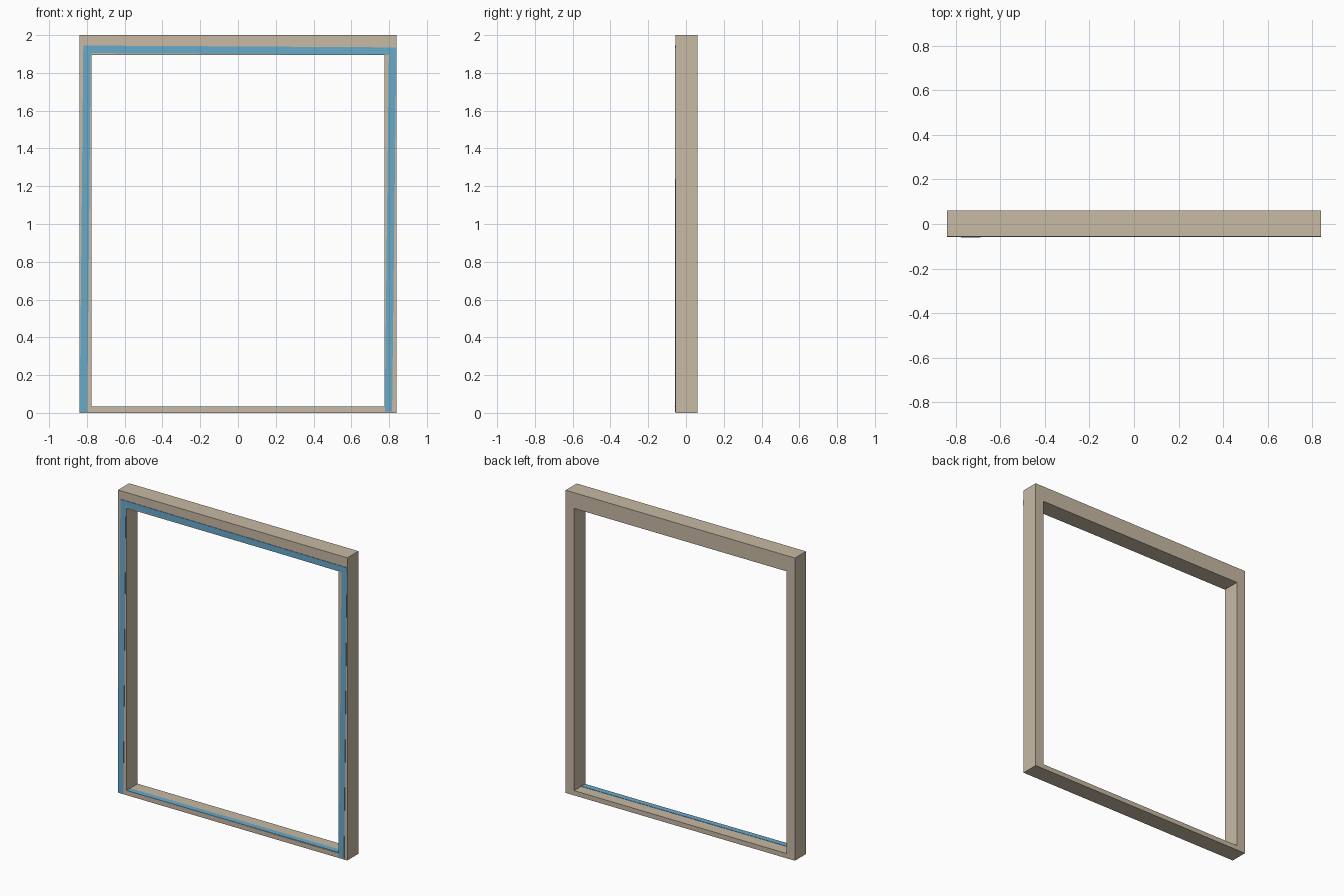
import bpy, bmesh
from mathutils import Vector

if "Cube" in bpy.data.objects:
    bpy.data.objects.remove(bpy.data.objects["Cube"])

T = 0.0315            # board thickness
W, H = 0.838, 2.0     # half width, height
Y0, Y1 = -0.056, 0.060  # front and back of the framing
HEAD = 1.896          # underside of the header


def material(name, rgb):
    m = bpy.data.materials.new(name)
    m.diffuse_color = (*rgb, 1)
    m.use_nodes = True
    m.node_tree.nodes["Principled BSDF"].inputs["Base Color"].default_value = m.diffuse_color
    return m


wood = material("wood", (0.578, 0.491, 0.376))
blue = material("blue_tape", (0.14, 0.40, 0.60))


def prism(name, quad, offset, mat):
    """Flat four-sided outline extruded along an offset."""
    bm = bmesh.new()
    a = [bm.verts.new(p) for p in quad]
    b = [bm.verts.new(Vector(p) + Vector(offset)) for p in quad]
    bm.faces.new(a)
    bm.faces.new(b[::-1])
    for i in range(4):
        j = (i + 1) % 4
        bm.faces.new((a[j], a[i], b[i], b[j]))
    bmesh.ops.recalc_face_normals(bm, faces=bm.faces)
    me = bpy.data.meshes.new(name)
    bm.to_mesh(me)
    bm.free()
    me.materials.append(mat)
    ob = bpy.data.objects.new(name, me)
    bpy.context.collection.objects.link(ob)
    return ob


def board(name, x0, x1, y0, y1, z0, z1):
    quad = [(x0, y0, z0), (x1, y0, z0), (x1, y0, z1), (x0, y0, z1)]
    return prism(name, quad, (0, y1 - y0, 0), wood)


# Plates
board("bottom_plate", -W, W, Y0, Y1, 0, T)
board("top_plate", -W, W, Y0, Y1, H - T, H)

# Outer king studs and inner jack studs
for side, s in (("left", -1), ("right", 1)):
    for kind, x, top in (("king", W, H - T), ("jack", W - T, HEAD)):
        a, b = sorted((s * x, s * (x - T)))
        board(f"{side}_{kind}_stud", a, b, Y0, Y1, T, top)

# Header: three boards on edge with two plywood spacers between them
gap = (Y1 - Y0 - 3 * T) / 2
y = Y0
for i, t in enumerate((T, gap, T, gap, T)):
    part = "header_spacer" if i % 2 else "header_board"
    board(f"{part}_{i // 2 + 1}", -W + T, W - T, y, y + t, HEAD, H - T)
    y += t

# Slightly crooked tape on the front of the studs and header
front_tapes = {
    "left_tape": [(-0.838, 0.005), (-0.798, 0.005), (-0.779, 1.943), (-0.819, 1.943)],
    "right_tape": [(0.777, 0.008), (0.816, 0.008), (0.838, 1.934), (0.799, 1.934)],
    "header_tape": [(-0.819, 1.945), (-0.819, 1.905), (0.838, 1.895), (0.838, 1.935)],
}
for i, (name, pts) in enumerate(front_tapes.items()):
    prism(name, [(x, Y0, z) for x, z in pts], (0, -0.002 - 0.0005 * i, 0), blue)

# Tape lying along the front edge of the sill
prism("sill_tape", [(-0.775, -0.060, T), (0.775, -0.050, T),
                    (0.775, -0.012, T), (-0.775, -0.022, T)], (0, 0, 0.002), blue)
